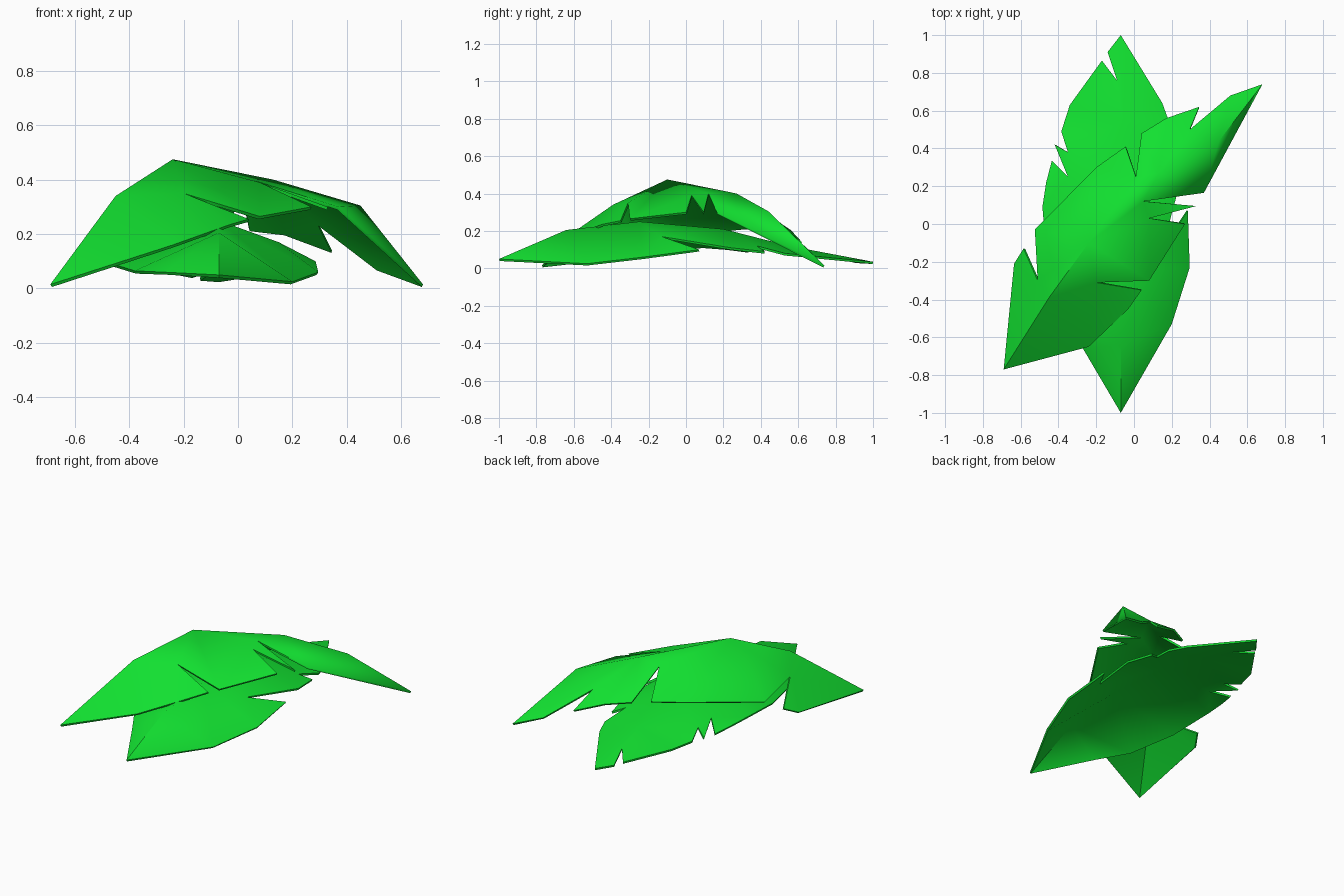
import bpy
from mathutils import Vector
from mathutils.geometry import delaunay_2d_cdt

cube = bpy.data.objects.get("Cube")
if cube:
    bpy.data.objects.remove(cube, do_unlink=True)

# Leaf colour
green = bpy.data.materials.new("leaf_green")
green.use_nodes = True
colour = (0.006, 0.75, 0.03, 1)
green.diffuse_color = colour
green.node_tree.nodes["Principled BSDF"].inputs["Base Color"].default_value = colour


def leaf(name, midrib, right_edge, left_edge):
    """Torn leaf blade: the midrib runs tip to tip, both edges in the same direction."""
    outline = [midrib[0]] + right_edge + [midrib[-1]] + left_edge[::-1]
    n = len(outline)
    points = outline + midrib[1:-1]
    rib = [0] + list(range(n, len(points))) + [len(right_edge) + 1]
    flat = [Vector(p[:2]) for p in points]
    verts, _, faces, origins, _, _ = delaunay_2d_cdt(
        flat, list(zip(rib, rib[1:])), [list(range(n))], 1, 1e-5)
    coords = [(v.x, v.y, points[o[0]][2] if o else 0.2) for v, o in zip(verts, origins)]
    mesh = bpy.data.meshes.new(name)
    mesh.from_pydata(coords, [], faces)
    mesh.materials.append(green)
    ob = bpy.data.objects.new(name, mesh)
    bpy.context.collection.objects.link(ob)
    # Thin blade, smooth on top and crisp at the rim
    solid = ob.modifiers.new("thickness", "SOLIDIFY")
    solid.thickness = 0.012
    solid.offset = -1
    bpy.ops.object.select_all(action="DESELECT")
    ob.select_set(True)
    bpy.context.view_layer.objects.active = ob
    bpy.ops.object.modifier_apply(modifier="thickness")
    bpy.ops.object.shade_smooth_by_angle(angle=1.1)


# Lower leaf, lying front to back
leaf("lower_leaf",
     [(-.07, -1, .05), (-.07, -.64, .205), (-.07, -.25, .25), (-.06, .2, .21),
      (-.06, .55, .12), (-.07, 1, .035)],
     [(.2, -.53, .025), (.295, -.23, .06), (.285, .07, .1), (.15, -.13, .17),
      (.25, .24, .11), (.22, .42, .09), (.15, .38, .12), (.19, .53, .08),
      (.15, .64, .07)],
     [(-.27, -.66, .06), (-.38, -.48, .065), (-.46, -.2, .09), (-.485, .09, .12),
      (-.465, .22, .11), (-.435, .335, .095), (-.35, .25, .14), (-.42, .42, .095),
      (-.35, .38, .13), (-.385, .49, .095), (-.34, .63, .085), (-.17, .865, .05),
      (-.09, .76, .075), (-.14, .91, .04)])

# Upper leaf, arching diagonally across
leaf("upper_leaf",
     [(-.69, -.77, .015), (-.45, -.39, .34), (-.24, -.1, .475), (.13, .27, .4),
      (.45, .44, .305), (.68, .74, .015)],
     [(-.24, -.65, .16), (-.03, -.45, .235), (.04, -.35, .255), (-.2, -.31, .35),
      (.08, -.3, .265), (.27, 0, .3), (.08, .03, .39), (.33, .095, .3),
      (.05, .12, .4), (.37, .165, .3)],
     [(-.635, -.21, .075), (-.585, -.13, .115), (-.51, -.3, .23), (-.525, -.03, .18),
      (-.2, .3, .215), (-.045, .41, .22), (.01, .25, .365), (.04, .48, .22),
      (.17, .56, .205), (.345, .62, .14), (.295, .5, .24), (.51, .68, .075)])
